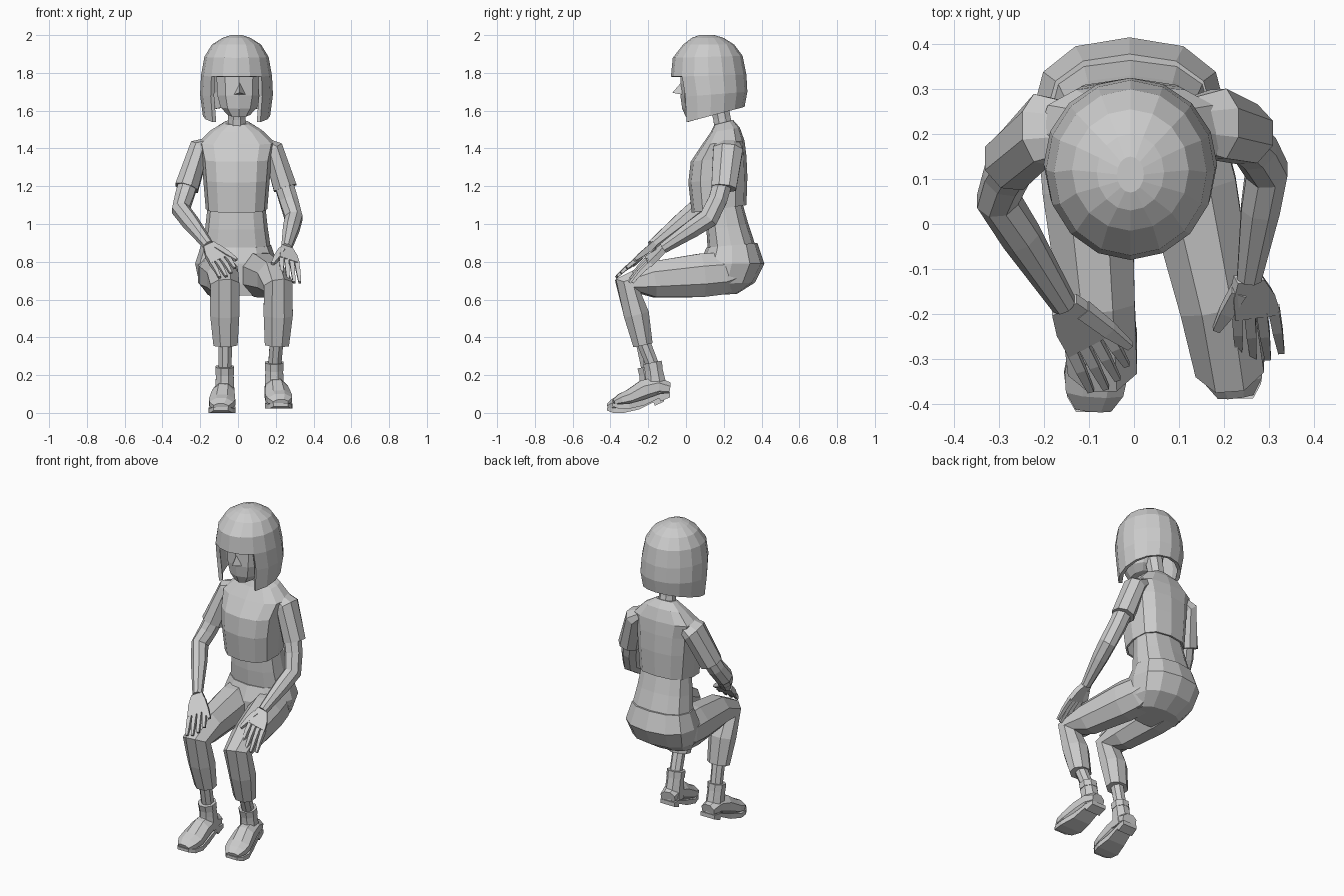
import bpy, bmesh
from math import sin, cos, pi, copysign
from mathutils import Vector as V

if "Cube" in bpy.data.objects:
    bpy.data.objects.remove(bpy.data.objects["Cube"])


def finish(name, bm):
    bmesh.ops.recalc_face_normals(bm, faces=bm.faces)
    me = bpy.data.meshes.new(name)
    bm.to_mesh(me)
    bm.free()
    ob = bpy.data.objects.new(name, me)
    bpy.context.collection.objects.link(ob)
    return ob


def skin(name, rings, bottom=True, top=True, drop=None):
    """Bridge a list of vertex rings into a faceted surface."""
    bm = bmesh.new()
    vs = [[bm.verts.new(p) for p in r] for r in rings]
    n = len(vs[0])
    for a, b in zip(vs, vs[1:]):
        for i in range(n):
            j = (i + 1) % n
            bm.faces.new((a[i], a[j], b[j], b[i]))
    if bottom:
        bm.faces.new(vs[0])
    if top:
        bm.faces.new(vs[-1])
    if drop:
        gone = [f for f in bm.faces if drop(f.calc_center_median())]
        bmesh.ops.delete(bm, geom=gone, context='FACES')
    return finish(name, bm)


def tube(name, path, n=8):
    """path: (x, y, z, half width, half height), rings square to the path."""
    pts = [V(p[:3]) for p in path]
    rings = []
    for k, p in enumerate(path):
        t = V()
        if k > 0:
            t += (pts[k] - pts[k - 1]).normalized()
        if k < len(pts) - 1:
            t += (pts[k + 1] - pts[k]).normalized()
        t.normalize()
        u = (V((1, 0, 0)) - t * t.x).normalized()
        v = t.cross(u)
        s = 1 / cos(pi / n)
        rings.append([pts[k] + u * p[3] * s * cos((2 * i + 1) * pi / n)
                      + v * p[4] * s * sin((2 * i + 1) * pi / n) for i in range(n)])
    return skin(name, rings)


def stack(name, levels, n=12, xc=-0.008, p=1.0, **kw):
    """levels: (z front, z back, y front, y back, half width), bottom to top."""
    def sq(a):
        return copysign(abs(a) ** p, a)
    rings = []
    for zf, zb, yf, yb, w in levels:
        ring = []
        for i in range(n):
            a = 2 * pi * i / n
            f = (1 - sq(cos(a))) / 2
            ring.append((xc + w * sq(sin(a)), yf + (yb - yf) * f, zf + (zb - zf) * f))
        rings.append(ring)
    return skin(name, rings, **kw)


# head, nose and neck
stack("head", [(1.565, 1.60, .0, .14, .062), (1.61, 1.63, -.02, .18, .102),
               (1.68, 1.68, -.03, .20, .12), (1.78, 1.78, -.03, .22, .125),
               (1.87, 1.87, -.01, .22, .11)], n=10, xc=.005)
bm = bmesh.new()
b = [bm.verts.new(c) for c in ((-.022, -.02, 1.685), (.04, -.02, 1.685), (.009, -.025, 1.75))]
tip = bm.verts.new((.009, -.072, 1.695))
bm.faces.new(b)
for i in range(3):
    bm.faces.new((b[i], b[(i + 1) % 3], tip))
finish("nose", bm)
tube("neck", [(-.008, .205, 1.48, .05, .05), (-.006, .19, 1.56, .046, .046),
              (-.004, .17, 1.66, .048, .05)])

# bob hair with the face opening cut out below the fringe
hair = stack("hair", [(1.525, 1.62, -.05, .31, .178), (1.67, 1.70, -.06, .325, .193),
                      (1.78, 1.79, -.08, .32, .188), (1.88, 1.89, -.07, .30, .17),
                      (1.95, 1.95, -.015, .255, .13), (1.985, 1.985, .03, .20, .075),
                      (2.0, 2.0, .07, .15, .03)], n=16, bottom=False,
             drop=lambda c: c.z < 1.78 and abs(c.x) < .12 and c.y < .05)
sol = hair.modifiers.new("thickness", 'SOLIDIFY')
sol.thickness = .022
sol.offset = -1

# shirt, bare waist, hips
shirt = stack("shirt", [(1.06, 1.10, .03, .32, .163), (1.22, 1.25, .012, .325, .176),
                        (1.33, 1.36, .025, .32, .185), (1.42, 1.44, .085, .31, .205),
                        (1.485, 1.51, .13, .285, .135), (1.525, 1.55, .15, .25, .065)],
              p=.75, bottom=False)
sol = shirt.modifiers.new("thickness", 'SOLIDIFY')
sol.thickness = .012
sol.offset = -1
stack("waist", [(.86, .88, .115, .37, .182), (.97, 1.0, .108, .33, .165),
                (1.12, 1.16, .108, .285, .148)], p=.8)
stack("trouser_hips", [(.62, .63, .08, .27, .15), (.68, .69, .07, .365, .195),
                       (.79, .79, .07, .415, .217), (.875, .90, .108, .378, .186)],
      p=.85, xc=-.01)


def leg(side, hip, knee, hem, ankle, toe, dy, dz):
    # bent trouser leg
    tube(side + "_trouser_leg", [
        (hip - .005, .30, .755, .07, .07), (hip, .2, .738, .098, .11),
        (hip * .75 + knee * .25, .08, .728, .10, .115),
        (hip * .25 + knee * .75, -.18, .705, .083, .095),
        (knee, -.308, .67, .077, .074), (knee, -.262, .52, .077, .067),
        (hem, -.228, .36, .064, .052)])
    tube(side + "_shin", [(hem, -.235, .40, .036, .036),
                          (ankle, -.195 + dy, .2 + dz, .034, .034)])

    # boot: shaft, collar, foot, sole with heel
    def fx(y):
        return ankle + (toe - ankle) * (-.14 - y) / .24
    tube(side + "_boot_shaft", [(ankle, -.205 + dy, .235 + dz, .046, .044),
                                (ankle, -.195 + dy, .17 + dz, .048, .05),
                                (ankle, -.185 + dy, .08 + dz, .052, .064)])
    tube(side + "_boot_collar", [(ankle, -.208 + dy, .245 + dz, .05, .05),
                                 (ankle, -.2 + dy, .205 + dz, .05, .048)])
    foot = [(-.12, .105, .045, .035), (-.18, .115, .053, .053), (-.25, .095, .06, .058),
            (-.33, .057, .07, .043), (-.375, .045, .064, .035), (-.412, .032, .04, .018)]
    tube(side + "_boot_foot", [(fx(y), y + dy, z + dz, w, h) for y, z, w, h in foot])
    sole = [(-.116, .06, .085, .048), (-.165, .038, .08, .05), (-.172, .056, .078, .05),
            (-.25, .018, .05, .058), (-.33, 0, .028, .072), (-.385, .0, .025, .06),
            (-.418, .012, .03, .038)]
    skin(side + "_boot_sole", [[(fx(y) + s * w, y + dy, z + dz)
                                for s, z in ((-1, lo), (1, lo), (1, hi), (-1, hi))]
                               for y, lo, hi, w in sole])


leg("left", -.115, -.07, -.066, -.07, -.088, 0, 0)
leg("right", .10, .213, .206, .192, .222, .03, .022)


def arm(side, shoulder, cap, cuff, elbow, wrist, knuckle, across, reach, thumb):
    # sleeve and arm
    tube(side + "_sleeve", [(*shoulder, .025, .05), (*cap, .056, .078), (*cuff, .062, .066)])
    e, w, c = V(elbow), V(wrist), V(cuff)
    up = c.lerp(V(cap), .4)
    tube(side + "_arm", [(*up, .05, .05), (*c.lerp(e, .4), .049, .049), (*e, .046, .052),
                         (*e.lerp(w, .35), .043, .046), (*w, .027, .028)])
    # palm slab and five digits
    k, a, r = V(knuckle), V(across), V(reach)
    nrm = a.cross(k - w).normalized() * .015
    rings = []
    for c, s in ((w, .32), (w.lerp(k, .45), .5), (k, .55)):
        rings.append([c - a * s - nrm, c + a * s - nrm, c + a * s + nrm, c - a * s + nrm])
    skin(side + "_palm", rings)
    for i, length in enumerate((.78, .95, 1.0, .9)):
        f = (i - 1.5) / 3.4
        root = k - a * f - (k - w) * .08
        end = k - a * f * 1.15 + r * length
        mid = root.lerp(end, .5) + V((0, 0, .006))
        tube(f"{side}_finger_{i + 1}", [(*root, .012, .013), (*mid, .011, .011),
                                        (*end, .007, .007)], n=4)
    base, end = w.lerp(k, .3) + a * .3, V(thumb)
    tube(side + "_thumb", [(*base, .017, .017), (*base.lerp(end, .55), .015, .014),
                           (*end, .008, .008)], n=4)


arm("left", (-.12, .215, 1.44), (-.205, .21, 1.395), (-.272, .14, 1.19),
    (-.303, .055, 1.075), (-.155, -.18, .885), (-.098, -.262, .805),
    (.085, .045, .04), (.05, -.095, -.075), (-.008, -.272, .81))
arm("right", (.105, .225, 1.445), (.187, .222, 1.39), (.25, .2, 1.19),
    (.295, .12, 1.03), (.256, -.12, .872), (.272, -.2, .80),
    (-.092, -.012, .03), (.01, -.10, -.105), (.183, -.235, .79))
